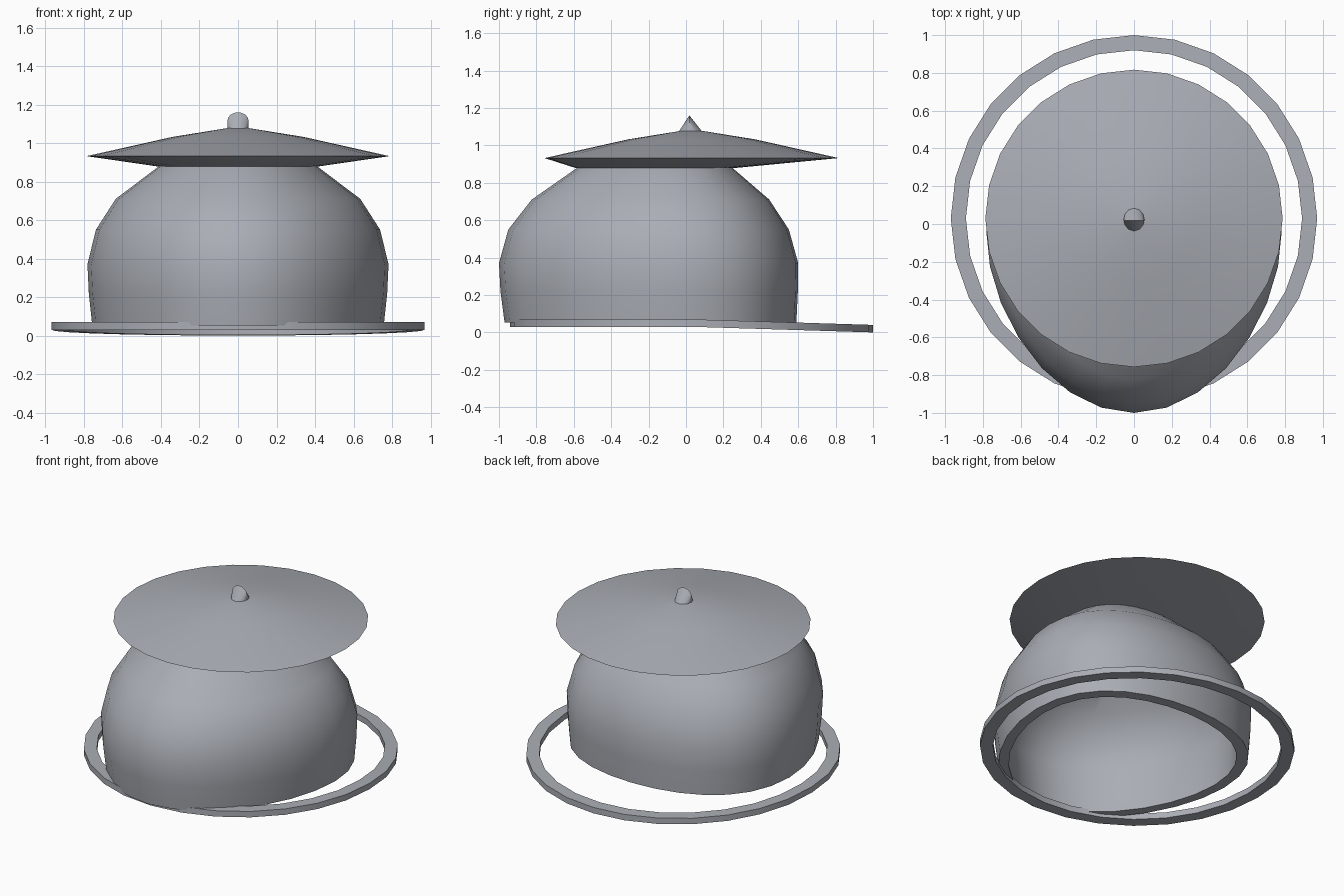
import bpy, bmesh, math

if "Cube" in bpy.data.objects:
    bpy.data.objects.remove(bpy.data.objects["Cube"])

SIDES = 28
EGG = 0.2  # how far the widest part of the bowl shifts to the back
grey = bpy.data.materials.new("cool_grey")
grey.diffuse_color = (0.40, 0.42, 0.46, 1)
grey.use_nodes = True
grey.node_tree.nodes["Principled BSDF"].inputs["Base Color"].default_value = grey.diffuse_color


def finish(name, bm, angle=35):
    """Turn a bmesh into a smooth-shaded object with sharp edges kept."""
    bmesh.ops.recalc_face_normals(bm, faces=bm.faces)
    mesh = bpy.data.meshes.new(name)
    bm.to_mesh(mesh)
    bm.free()
    mesh.materials.append(grey)
    obj = bpy.data.objects.new(name, mesh)
    bpy.context.collection.objects.link(obj)
    bpy.ops.object.select_all(action='DESELECT')
    obj.select_set(True)
    bpy.context.view_layer.objects.active = obj
    bpy.ops.object.shade_smooth_by_angle(angle=math.radians(angle))
    return obj


def loft(name, rings, closed=False, drop=None, angle=35):
    """Skin a stack of (half width, half depth, z, centre y, egg) rings."""
    bm = bmesh.new()
    loops = []
    for rx, ry, z, cy, egg in rings:
        loop = []
        for i in range(SIDES):
            a = 2 * math.pi * i / SIDES
            y = cy + ry * (math.sin(a) + egg * math.cos(a) ** 2)
            dz = drop(y) if drop else 0
            loop.append(bm.verts.new((rx * math.cos(a), y, z + dz)))
        loops.append(loop)
    pairs = list(zip(loops, loops[1:]))
    if closed:
        pairs.append((loops[-1], loops[0]))
    else:
        bm.faces.new(loops[0])
        bm.faces.new(loops[-1])
    for low, high in pairs:
        for i in range(SIDES):
            j = (i + 1) % SIDES
            bm.faces.new((low[i], low[j], high[j], high[i]))
    return finish(name, bm, angle)


# Hollow egg-plan bowl: inner wall from its ceiling down, round the rim, outer wall up
inner = [(0.35, 0.35, 0.83, -0.17), (0.57, 0.57, 0.67, -0.19), (0.67, 0.685, 0.52, -0.20),
         (0.71, 0.73, 0.37, -0.20), (0.69, 0.71, 0.052, -0.19)]
outer = [(0.757, 0.78, 0.052, -0.19), (0.775, 0.795, 0.22, -0.197), (0.782, 0.80, 0.37, -0.20),
         (0.738, 0.75, 0.55, -0.20), (0.635, 0.635, 0.71, -0.19), (0.41, 0.415, 0.88, -0.167)]
loft("bowl_body", [r + (EGG,) for r in inner + outer])

# Wide lid: underside narrows to the bowl neck, top is a shallow cone
loft("lid", [(0.415, 0.42, 0.878, -0.167, EGG), (0.787, 0.787, 0.932, 0.03, 0),
             (0.34, 0.34, 1.032, 0.03, 0), (0.06, 0.06, 1.077, 0.03, 0)], angle=20)

# Flat hoop around the base, bending down towards the back
loft("base_hoop", [(r, r, z, 0.03, 0) for r, z in
                   ((0.97, 0.03), (0.97, 0.07), (0.89, 0.07), (0.89, 0.03))],
     closed=True, drop=lambda y: -0.03 * max(0, y - 0.03) / 0.97)

# Knob: round foot pinched up into an arched ridge
bm = bmesh.new()
for i in range(12):
    a = 2 * math.pi * i / 12
    bm.verts.new((0.055 * math.cos(a), 0.024 + 0.065 * math.sin(a), 1.07))
for i in range(9):
    a = math.pi * i / 8
    bm.verts.new((0.055 * math.cos(a), 0.018, 1.115 + 0.045 * math.sin(a)))
bmesh.ops.convex_hull(bm, input=bm.verts)
finish("lid_knob", bm, 40)
